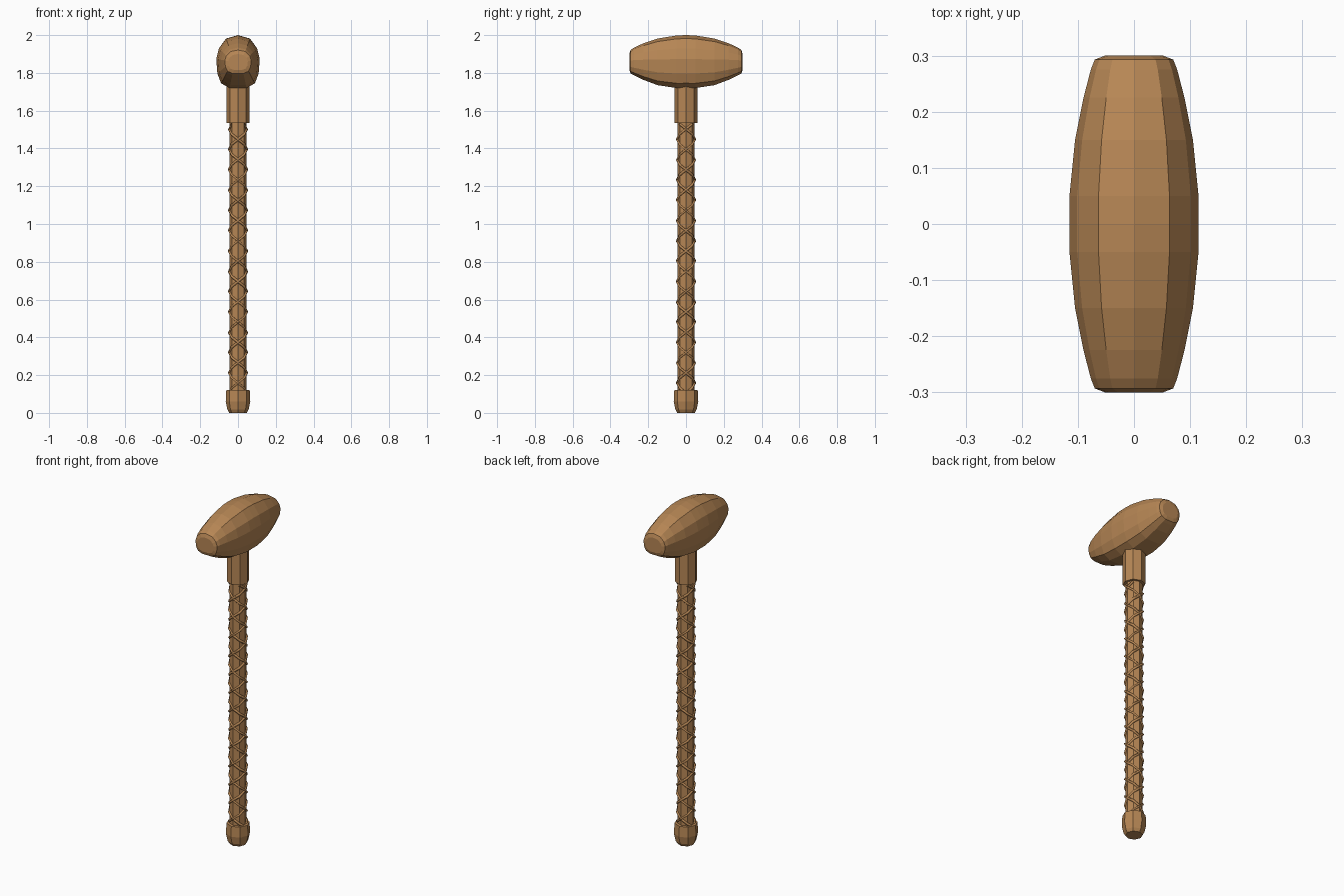
import bpy, bmesh
from math import cos, sin, pi

if "Cube" in bpy.data.objects:
    bpy.data.objects.remove(bpy.data.objects["Cube"])

wood = bpy.data.materials.new("wood")
wood.diffuse_color = (0.47, 0.24, 0.09, 1)
wood.use_nodes = True
wood.node_tree.nodes["Principled BSDF"].inputs["Base Color"].default_value = wood.diffuse_color


def loft(name, rings):
    """Skin a stack of equal-sized point rings and cap both ends."""
    bm = bmesh.new()
    loops = [[bm.verts.new(p) for p in r] for r in rings]
    n = len(rings[0])
    for a, b in zip(loops, loops[1:]):
        for i in range(n):
            j = (i + 1) % n
            bm.faces.new((a[i], a[j], b[j], b[i]))
    bm.faces.new(loops[0])
    bm.faces.new(loops[-1])
    bmesh.ops.recalc_face_normals(bm, faces=bm.faces)
    me = bpy.data.meshes.new(name)
    bm.to_mesh(me)
    bm.free()
    me.materials.append(wood)
    ob = bpy.data.objects.new(name, me)
    bpy.context.collection.objects.link(ob)
    return ob


def octagon(r, z):
    return [(r * cos(i * pi / 4), r * sin(i * pi / 4), z) for i in range(8)]


# octagonal shaft, collar and pommel
loft("shaft", [octagon(0.045, 0.1), octagon(0.045, 1.56)])
loft("collar", [octagon(0.06, 1.535), octagon(0.06, 1.78)])
loft("pommel", [octagon(0.046, 0), octagon(0.056, 0.017),
                octagon(0.065, 0.06), octagon(0.062, 0.12)])

# head: rounded section lofted along y, tapering to both ends
half = [(0, 1), (0.55, 0.87), (0.88, 0.5), (1, 0.1),
        (0.95, -0.45), (0.78, -0.82), (0.4, -1)]
section = half + [(-x, z) for x, z in reversed(half[1:])]
# y, half width, bottom, top
stations = [(0.05, 0.115, 1.72, 1.998), (0.15, 0.105, 1.735, 1.982),
            (0.225, 0.09, 1.763, 1.957), (0.275, 0.077, 1.787, 1.934),
            (0.293, 0.07, 1.797, 1.921), (0.3, 0.052, 1.815, 1.9)]
full = [(-y, w, b, t) for y, w, b, t in reversed(stations)]
full += [(0, 0.115, 1.72, 2.0)] + stations
loft("head", [[(w * x, y, (t + b) / 2 + z * (t - b) / 2) for x, z in section]
              for y, w, b, t in full])

# criss-cross cord wrapped round the shaft: two strands each way
PITCH, Z0 = 0.215, 0.1585
for d in (1, -1):
    for k in (0, 1):
        cu = bpy.data.curves.new("cord_wrap", "CURVE")
        cu.dimensions = "3D"
        cu.bevel_depth = 0.007
        cu.bevel_resolution = 0
        pts = []
        for i in range(-8, 60):
            z = Z0 + k * PITCH / 2 + i * PITCH / 8
            if 0.1 < z < 1.545:
                a = -pi / 2 + d * i * pi / 4
                pts.append((0.047 * cos(a), 0.047 * sin(a), z, 1))
        sp = cu.splines.new("POLY")
        sp.points.add(len(pts) - 1)
        for p, co in zip(sp.points, pts):
            p.co = co
        cu.materials.append(wood)
        ob = bpy.data.objects.new("cord_wrap", cu)
        bpy.context.collection.objects.link(ob)
